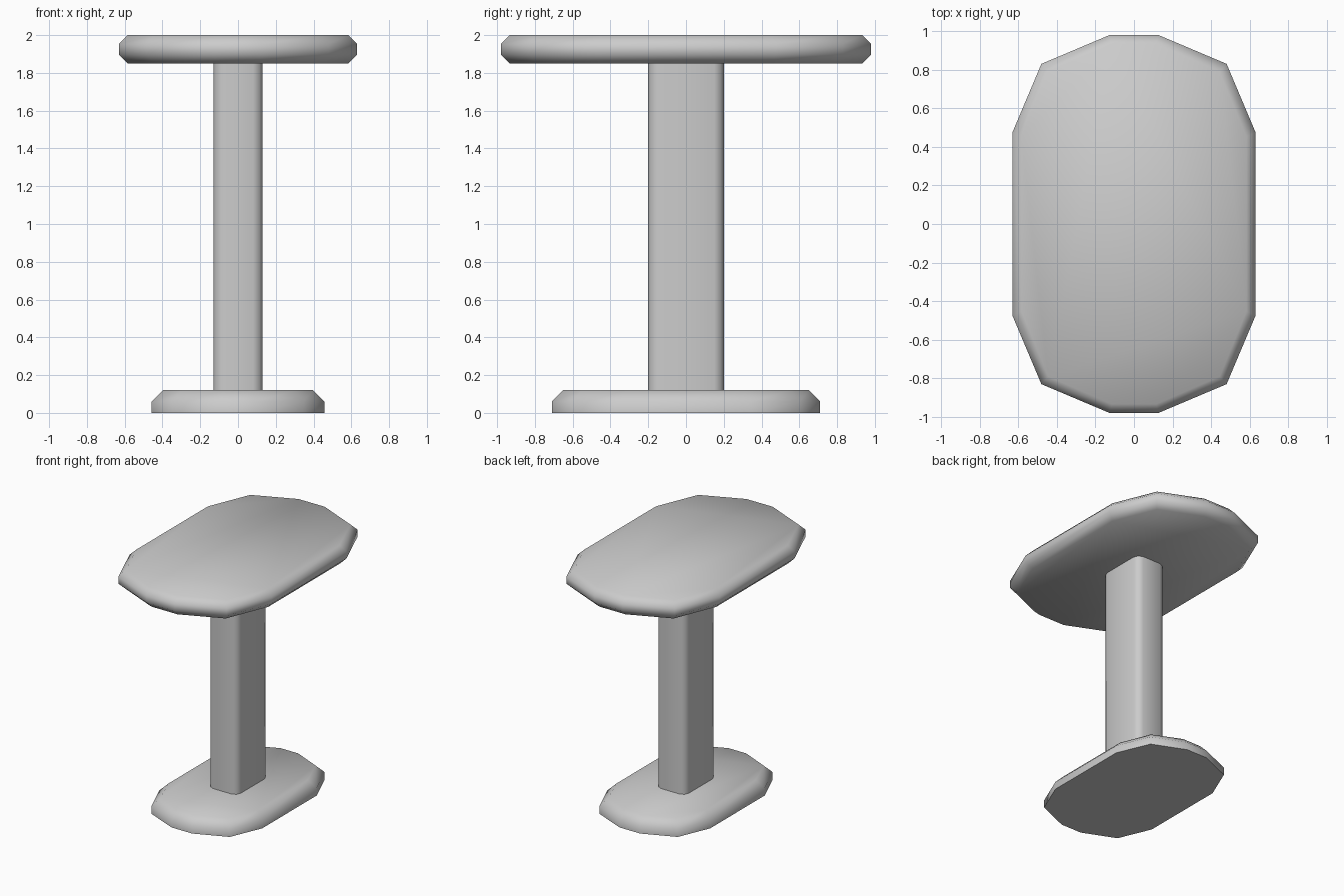
import bpy, bmesh, math

if "Cube" in bpy.data.objects:
    bpy.data.objects.remove(bpy.data.objects["Cube"])

# One quadrant of each outline, in order from the +x side to the +y side
PLATE = [(0.63, 0.475), (0.48, 0.83), (0.125, 0.98)]
COLUMN = [(0.13, 0.15), (0.115, 0.185), (0.08, 0.20)]


def mirrored_outline(q):
    """Mirror a quadrant into a closed counter-clockwise outline."""
    half = q + [(-x, y) for x, y in reversed(q)]
    return half + [(-x, -y) for x, y in half]


def loft(name, quadrant, scale, levels):
    """Stack rings of the outline; each level is (z, inset)."""
    pts = [(x * scale, y * scale) for x, y in mirrored_outline(quadrant)]
    hx = max(p[0] for p in pts)
    hy = max(p[1] for p in pts)
    bm = bmesh.new()
    rings = [[bm.verts.new((x * (1 - d / hx), y * (1 - d / hy), z)) for x, y in pts]
             for z, d in levels]
    n = len(pts)
    for a, b in zip(rings, rings[1:]):
        for i in range(n):
            j = (i + 1) % n
            bm.faces.new((a[i], a[j], b[j], b[i]))
    bm.faces.new(rings[0][::-1])
    bm.faces.new(rings[-1])
    mesh = bpy.data.meshes.new(name)
    bm.to_mesh(mesh)
    bm.free()
    obj = bpy.data.objects.new(name, mesh)
    bpy.context.collection.objects.link(obj)
    bpy.ops.object.select_all(action='DESELECT')
    obj.select_set(True)
    bpy.context.view_layer.objects.active = obj
    bpy.ops.object.shade_smooth_by_angle(angle=math.radians(60))
    return obj


# Table top, chamfered on both rims
loft("table_top", PLATE, 1.0, [(1.85, 0.047), (1.897, 0), (1.953, 0), (2.0, 0.047)])
# Pedestal column
loft("column", COLUMN, 1.0, [(0.10, 0), (1.87, 0)])
# Foot plate, chamfered on the upper rim only
loft("foot_plate", PLATE, 0.725, [(0, 0), (0.06, 0), (0.12, 0.06)])
